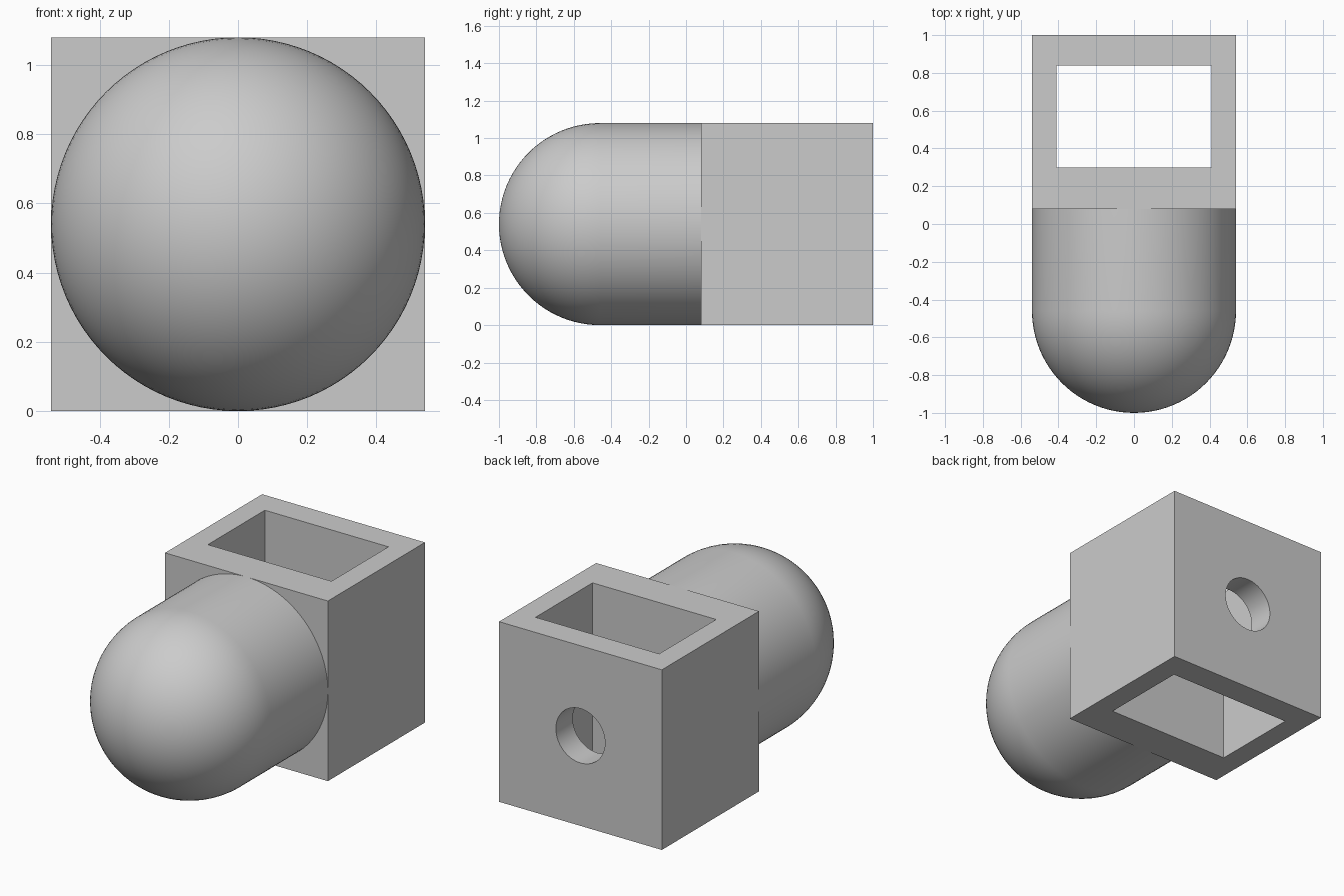
import bpy, bmesh, math
from mathutils import Vector, Matrix

cube = bpy.data.objects.get("Cube")
if cube:
    bpy.data.objects.remove(cube, do_unlink=True)

R = 0.54                # half width of the block, and radius of the nose
JOIN, BACK = 0.08, 1.0  # y of the block's front and back faces

grey = bpy.data.materials.new("plain grey")
grey.use_nodes = True
grey.diffuse_color = (0.6, 0.6, 0.6, 1)
grey.node_tree.nodes["Principled BSDF"].inputs["Base Color"].default_value = (0.6, 0.6, 0.6, 1)


def add_object(name, bm):
    bmesh.ops.recalc_face_normals(bm, faces=bm.faces)
    mesh = bpy.data.meshes.new(name)
    bm.to_mesh(mesh)
    bm.free()
    mesh.materials.append(grey)
    obj = bpy.data.objects.new(name, mesh)
    bpy.context.collection.objects.link(obj)
    return obj


def box(name, half_x, y0, y1, z0, z1):
    bm = bmesh.new()
    size = Matrix.Diagonal((2 * half_x, y1 - y0, z1 - z0, 1))
    place = Matrix.Translation((0, (y0 + y1) / 2, (z0 + z1) / 2))
    bmesh.ops.create_cube(bm, size=1, matrix=place @ size)
    return add_object(name, bm)


def smooth(obj):
    bpy.ops.object.select_all(action='DESELECT')
    obj.select_set(True)
    bpy.context.view_layer.objects.active = obj
    bpy.ops.object.shade_smooth_by_angle(angle=math.radians(30))


# Square block
block = box("socket_block", R, JOIN, BACK, 0, 2 * R)

# Cutters: vertical rectangular shaft, round hole through the back wall
shaft = box("shaft_cutter", 0.41, 0.30, 0.84, -0.2, 2 * R + 0.2)
bm = bmesh.new()
bmesh.ops.create_cone(bm, cap_ends=True, segments=64, radius1=0.163, radius2=0.163, depth=0.6,
                      matrix=Matrix.Translation((0, 0.9, R)) @ Matrix.Rotation(math.pi / 2, 4, 'X'))
hole = add_object("back_hole_cutter", bm)

bpy.context.view_layer.objects.active = block
for cutter in (shaft, hole):
    mod = block.modifiers.new(cutter.name, 'BOOLEAN')
    mod.operation = 'DIFFERENCE'
    mod.solver = 'EXACT'
    mod.object = cutter
    bpy.ops.object.modifier_apply(modifier=mod.name)
    bpy.data.objects.remove(cutter, do_unlink=True)
smooth(block)

# Round nose: straight barrel and hemisphere, spun about the y axis
bm = bmesh.new()
centre = Vector((0, R - 1, R))
profile = [Vector((0, JOIN, 2 * R))]
steps = 24
for i in range(steps + 1):
    a = math.pi / 2 * i / steps
    profile.append(centre + Vector((0, -math.sin(a), math.cos(a))) * R)
verts = [bm.verts.new(p) for p in profile]
edges = [bm.edges.new(pair) for pair in zip(verts, verts[1:])]
bmesh.ops.spin(bm, geom=verts + edges, cent=centre, axis=(0, 1, 0),
               angle=2 * math.pi, steps=96, use_duplicate=False)
bmesh.ops.remove_doubles(bm, verts=bm.verts, dist=0.0001)
smooth(add_object("round_nose", bm))
